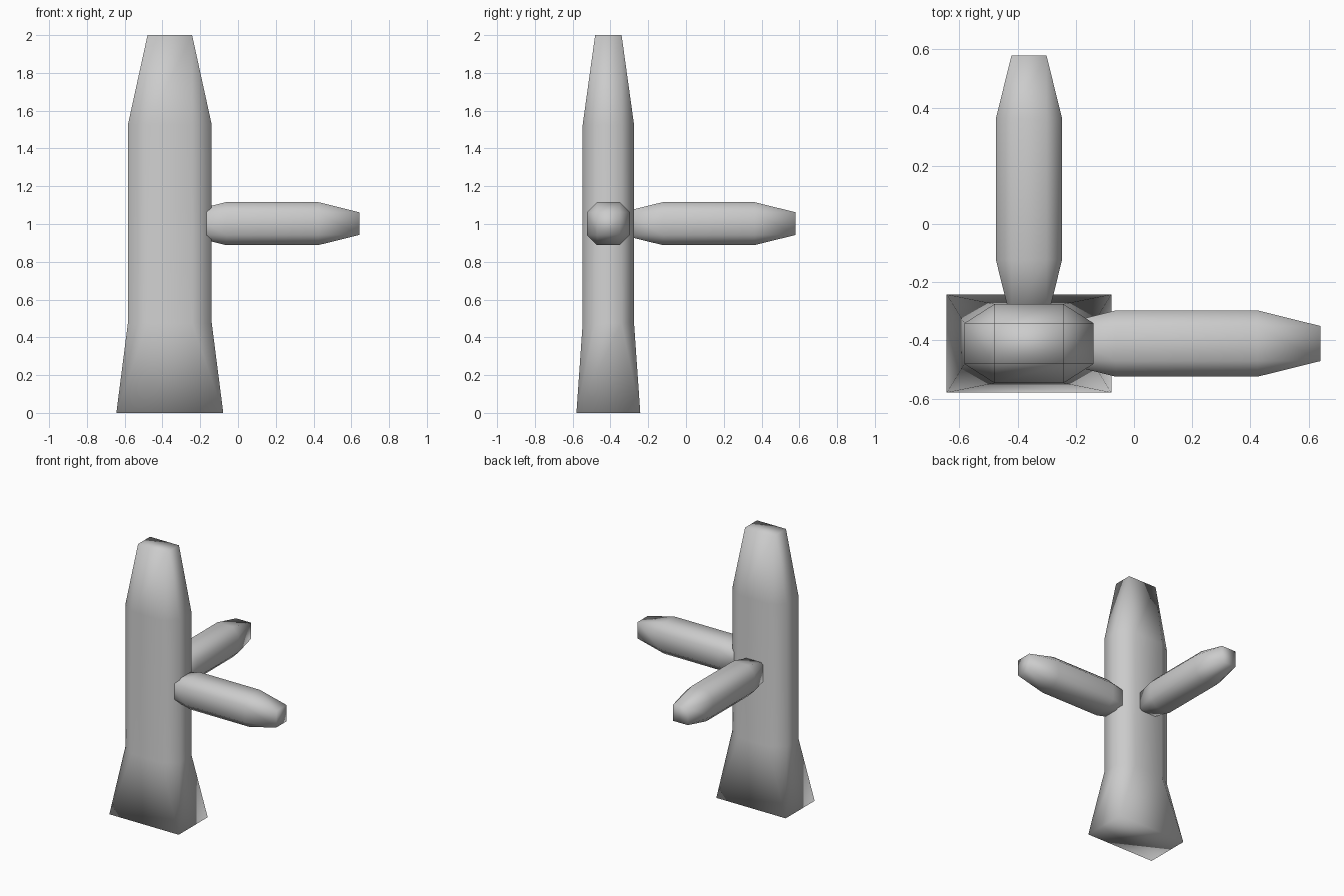
import bpy, bmesh
from mathutils import Vector

if "Cube" in bpy.data.objects:
    bpy.data.objects.remove(bpy.data.objects["Cube"])


def section(hu, hv, cu, cv):
    """Chamfered rectangle of 8 points; zero chamfer gives a plain rectangle."""
    return [(hu, -hv + cv), (hu, hv - cv), (hu - cu, hv), (-hu + cu, hv),
            (-hu, hv - cv), (-hu, -hv + cv), (-hu + cu, -hv), (hu - cu, -hv)]


def loft(name, rings, u, v, w, origin):
    """Skin sections (distance, half_u, half_v, chamfer_u, chamfer_v) along axis w."""
    u, v, w, origin = map(Vector, (u, v, w, origin))
    bm = bmesh.new()
    loops = [[bm.verts.new(origin + u * a + v * b + w * d)
              for a, b in section(hu, hv, cu, cv)] for d, hu, hv, cu, cv in rings]
    for lo, hi in zip(loops, loops[1:]):
        for i in range(8):
            j = (i + 1) % 8
            bm.faces.new((lo[i], lo[j], hi[j], hi[i]))
    bm.faces.new(loops[0][::-1])
    bm.faces.new(loops[-1])
    # Merge the doubled corners so the chamfers end in triangles
    bmesh.ops.remove_doubles(bm, verts=bm.verts, dist=1e-4)
    bmesh.ops.recalc_face_normals(bm, faces=bm.faces)
    for f in bm.faces:
        f.smooth = True
    mesh = bpy.data.meshes.new(name)
    bm.to_mesh(mesh)
    bm.free()
    obj = bpy.data.objects.new(name, mesh)
    bpy.context.collection.objects.link(obj)
    return obj


X, Y, Z = (1, 0, 0), (0, 1, 0), (0, 0, 1)
CX, CY = -0.361, -0.411

# Upright post: flared rectangular foot, chamfered shaft, tapered top
loft("upright_post", [(0, 0.283, 0.169, 0, 0),
                      (0.475, 0.222, 0.136, 0.104, 0.066),
                      (1.525, 0.222, 0.136, 0.104, 0.066),
                      (2.0, 0.118, 0.070, 0, 0)], X, Y, Z, (CX, CY, 0))


def arm(name, start, end, u, v, w, origin):
    """Octagonal arm tapering to a small square at both ends."""
    tip, full, taper = 0.060, 0.114, 0.218
    loft(name, [(start, tip, tip, 0, 0),
                (start + taper, full, full, full - tip, full - tip),
                (end - taper, full, full, full - tip, full - tip),
                (end, tip, tip, 0, 0)], u, v, w, origin)


# Two arms at right angles, both rooted in the post
arm("side_arm", -0.28, 0.642, Y, Z, X, (0, CY, 1.002))
arm("rear_arm", -0.34, 0.580, Z, X, Y, (CX, 0, 1.002))
